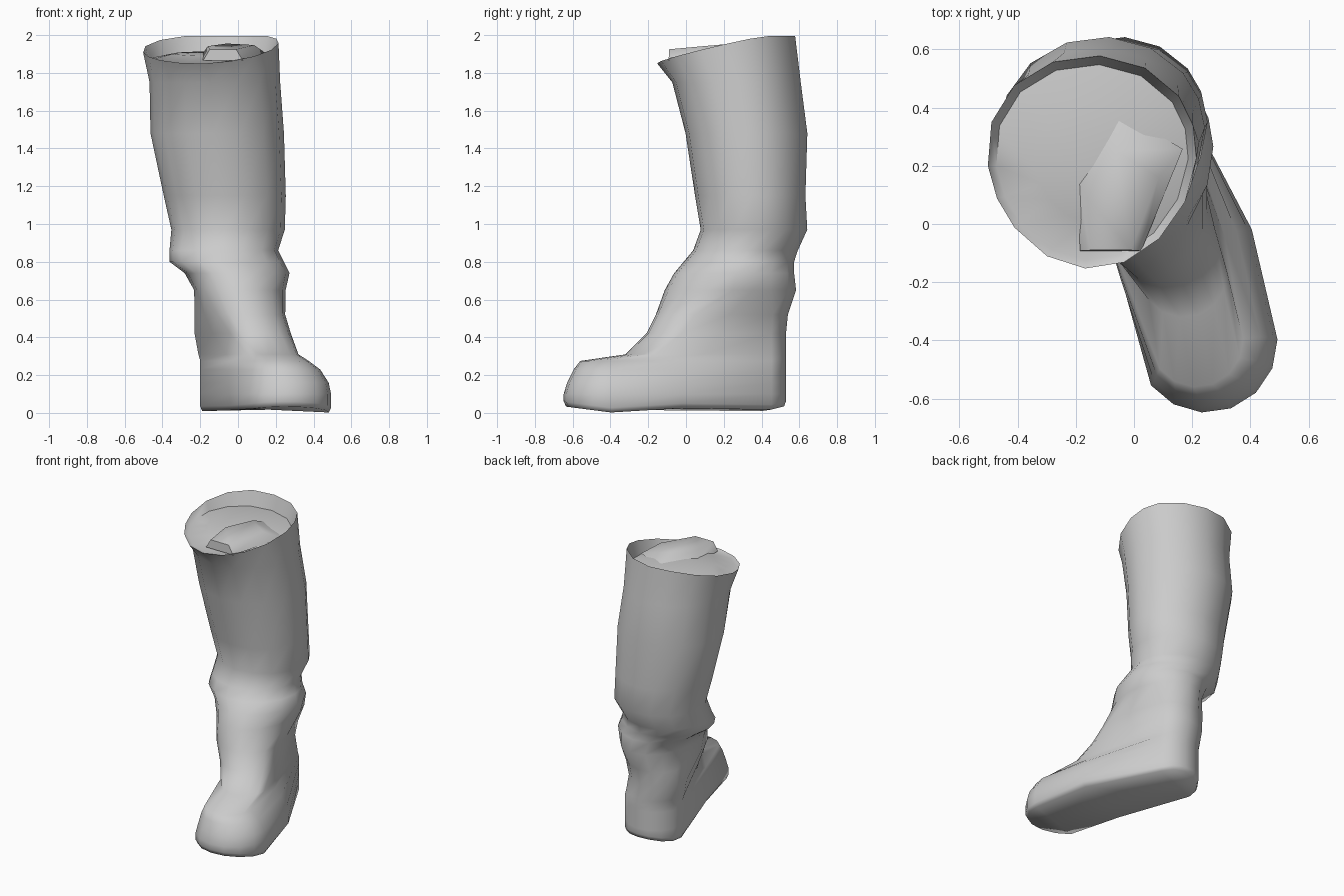
import bpy, bmesh, math

if "Cube" in bpy.data.objects:
    bpy.data.objects.remove(bpy.data.objects["Cube"])

grey = bpy.data.materials.new("boot_grey")
grey.diffuse_color = (0.6, 0.6, 0.6, 1)
grey.use_nodes = True
grey.node_tree.nodes["Principled BSDF"].inputs["Base Color"].default_value = grey.diffuse_color
TOE = math.radians(-70)          # direction the toe points in
HALF = [math.radians(-72 + 24 * i) for i in range(7)]


def foot_ring(a, b, right=1.0, left=1.0):
    """Outline round a heel circle a and a toe circle b, each (x, y, radius)."""
    pts = []
    m = [0.4 * p + 0.6 * q for p, q in zip(a, b)]
    for (x, y, r), base, waist in ((b, TOE, right), (a, TOE + math.pi, left)):
        pts += [(x + r * math.cos(base + t), y + r * math.sin(base + t)) for t in HALF]
        t = base + math.pi / 2   # waist point between the two circles
        pts.append((m[0] + m[2] * waist * math.cos(t), m[1] + m[2] * waist * math.sin(t)))
    return pts


def leg_ring(x0, x1, y0, y1, egg=0.0):
    """Oval filling the given limits, wider towards the back by egg."""
    pts = []
    for base in (TOE, TOE + math.pi):
        for t in HALF + [math.pi / 2]:
            c, s = math.cos(base + t), math.sin(base + t)
            pts.append(((x0 + x1) / 2 + (x1 - x0) * 0.505 * c * (1 + egg * s),
                        (y0 + y1) / 2 + (y1 - y0) * 0.505 * s))
    return pts


def rim_z(x, y):
    return min(1.995, 1.855 + 0.22 * (y + 0.15) + 0.06 * (x + 0.1))


def sole_z(x, y):
    if y < -0.38:
        return 0.13 * (-0.38 - y)
    if y < 0.1:
        return 0.07 * (y + 0.38)
    return 0.01 + max(0, y - 0.42) * 0.25


def make(name, bm):
    bmesh.ops.recalc_face_normals(bm, faces=bm.faces)
    me = bpy.data.meshes.new(name)
    bm.to_mesh(me)
    bm.free()
    me.materials.append(grey)
    ob = bpy.data.objects.new(name, me)
    bpy.context.collection.objects.link(ob)
    bpy.context.view_layer.objects.active = ob
    ob.select_set(True)
    bpy.ops.object.shade_smooth_by_angle(angle=math.radians(65))
    ob.select_set(False)


# height, heel circle, toe circle, right and left waist
FOOT = [
    (0.10, (0.00, 0.33, 0.20), (0.25, -0.405, 0.243), 1.2, 0.92),
    (0.16, (0.00, 0.33, 0.20), (0.25, -0.40, 0.23), 1.18, 0.97),
    (0.23, (0.00, 0.33, 0.20), (0.235, -0.395, 0.20), 1.13, 1),
    (0.275, (0.00, 0.33, 0.20), (0.215, -0.40, 0.16), 1.1, 1),
    (0.31, (-0.01, 0.33, 0.20), (0.17, -0.17, 0.15), 1.03, 1),
    (0.42, (-0.03, 0.33, 0.20), (0.10, -0.03, 0.18), 1.03, 1.03),
    (0.52, (-0.02, 0.33, 0.21), (0.05, 0.04, 0.20), 1.03, 1.03),
]
# height, then limits in x and y
LEG = [
    (0.65, -0.23, 0.25, -0.11, 0.58),
    (0.74, -0.28, 0.27, -0.06, 0.57),
    (0.80, -0.36, 0.24, -0.01, 0.57),
    (0.86, -0.36, 0.21, 0.04, 0.59),
    (0.97, -0.35, 0.245, 0.08, 0.64),
    (1.15, -0.39, 0.25, 0.05, 0.63),
    (1.48, -0.46, 0.24, 0.00, 0.64),
    (1.75, -0.465, 0.22, -0.07, 0.605),
]
RIM = (-0.50, 0.21, -0.15, 0.575, 0.1)

bm = bmesh.new()
loops = []


def add_loop(points):
    loops.append([bm.verts.new(p) for p in points])


# sole edge, with a toe lift and an arch in front of the heel
low = foot_ring((0, 0.33, 0.19), (0.25, -0.405, 0.23), 1.15, 0.85)
add_loop([(x, y, sole_z(x, y)) for x, y in low])
edge = foot_ring((0, 0.33, 0.20), (0.25, -0.405, 0.243), 1.2, 0.88)
add_loop([(x, y, sole_z(x, y) + 0.025) for x, y in edge])

# foot, ankle folds and shaft
for z, *spec in FOOT:
    add_loop([(x, y, z) for x, y in foot_ring(*spec)])
for z, *spec in LEG:
    add_loop([(x, y, z) for x, y in leg_ring(*spec)])

# sloping rim
rim = leg_ring(*RIM)
add_loop([(x, y, rim_z(x, y)) for x, y in rim])

# inner wall and domed filling
cx, cy = -0.14, 0.2
for s, base, slope in ((0.92, 1.84, 0.08), (0.55, 1.88, 0.06)):
    pts = [(cx + (x - cx) * s, cy + (y - cy) * s) for x, y in rim]
    add_loop([(x, y, base + slope * (y + 0.15)) for x, y in pts])

for p, q in zip(loops, loops[1:]):
    for i in range(len(p)):
        j = (i + 1) % len(p)
        bm.faces.new((p[i], p[j], q[j], q[i]))

# close the filling, and the sole with strips across the foot
top = bm.verts.new((cx, cy, 1.91))
n = len(loops[0])
for i in range(n):
    bm.faces.new((loops[-1][i], loops[-1][(i + 1) % n], top))
s = loops[0]
for k in (0, 8):
    for i in range(2):
        bm.faces.new((s[k + i], s[k + i + 1], s[k + 5 - i], s[k + 6 - i]))
    bm.faces.new((s[k + 2], s[k + 3], s[k + 4]))
bm.faces.new((s[0], s[6], s[7], s[15]))
bm.faces.new((s[7], s[8], s[14], s[15]))
make("boot", bm)

# raised fold inside the opening, sloping down into the filling
bm = bmesh.new()
outline = [(-0.15, -0.09), (-0.01, -0.09), (0.085, 0.16), (-0.06, 0.25), (-0.16, 0.09)]
upper = [bm.verts.new((x, y, 1.925 + 0.09 * (y + 0.09))) for x, y in outline]
lower = [bm.verts.new((-0.08 + (x + 0.08) * 1.5, -0.085 + (y + 0.085) * 1.4,
                       1.865 + 0.1 * (y + 0.09))) for x, y in outline]
bm.faces.new(upper)
for i in range(5):
    j = (i + 1) % 5
    bm.faces.new((lower[i], lower[j], upper[j], upper[i]))
make("inner_fold", bm)
